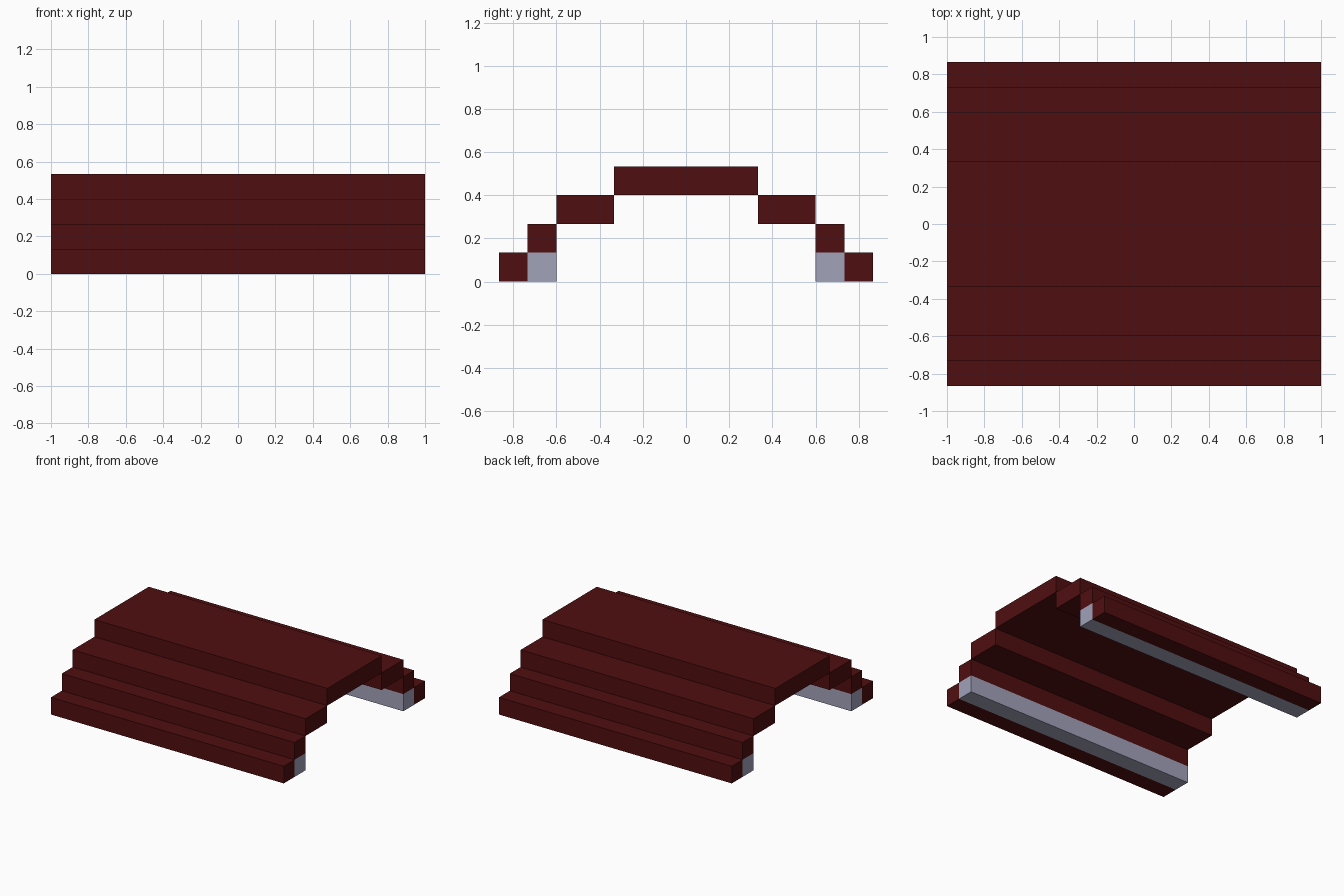
import bpy
import bmesh

cube = bpy.data.objects.get("Cube")
if cube:
    bpy.data.objects.remove(cube, do_unlink=True)

U = 2 / 15  # one step height


def material(name, rgb):
    m = bpy.data.materials.new(name)
    m.use_nodes = True
    m.diffuse_color = (*rgb, 1)
    bsdf = m.node_tree.nodes["Principled BSDF"]
    bsdf.inputs["Base Color"].default_value = (*rgb, 1)
    bsdf.inputs["Roughness"].default_value = 0.8
    return m


red = material("dark red", (0.08, 0.0045, 0.005))
grey = material("lavender grey", (0.36, 0.36, 0.49))


def bar(name, y0, y1, z0, z1, mat):
    """Full-width bar with its y and z limits given in step units."""
    bm = bmesh.new()
    bmesh.ops.create_cube(bm, size=1)
    for v in bm.verts:
        v.co.x *= 2
        v.co.y = (y0 if v.co.y < 0 else y1) * U
        v.co.z = (z0 if v.co.z < 0 else z1) * U
    bmesh.ops.recalc_face_normals(bm, faces=bm.faces)
    mesh = bpy.data.meshes.new(name)
    bm.to_mesh(mesh)
    bm.free()
    mesh.materials.append(mat)
    ob = bpy.data.objects.new(name, mesh)
    bpy.context.collection.objects.link(ob)


# Flat crown of the stepped arch
bar("crown", -2.5, 2.5, 3, 4, red)

# Stepped sides: inner y, outer y, bottom z, top z
steps = [
    ("shoulder", 2.5, 4.5, 2, 3, red),
    ("upper_step", 4.5, 5.5, 1, 2, red),
    ("inner_footing", 4.5, 5.5, 0, 1, grey),
    ("lower_step", 5.5, 6.5, 0, 1, red),
]
for name, a, b, z0, z1, mat in steps:
    bar("front_" + name, -b, -a, z0, z1, mat)
    bar("back_" + name, a, b, z0, z1, mat)
